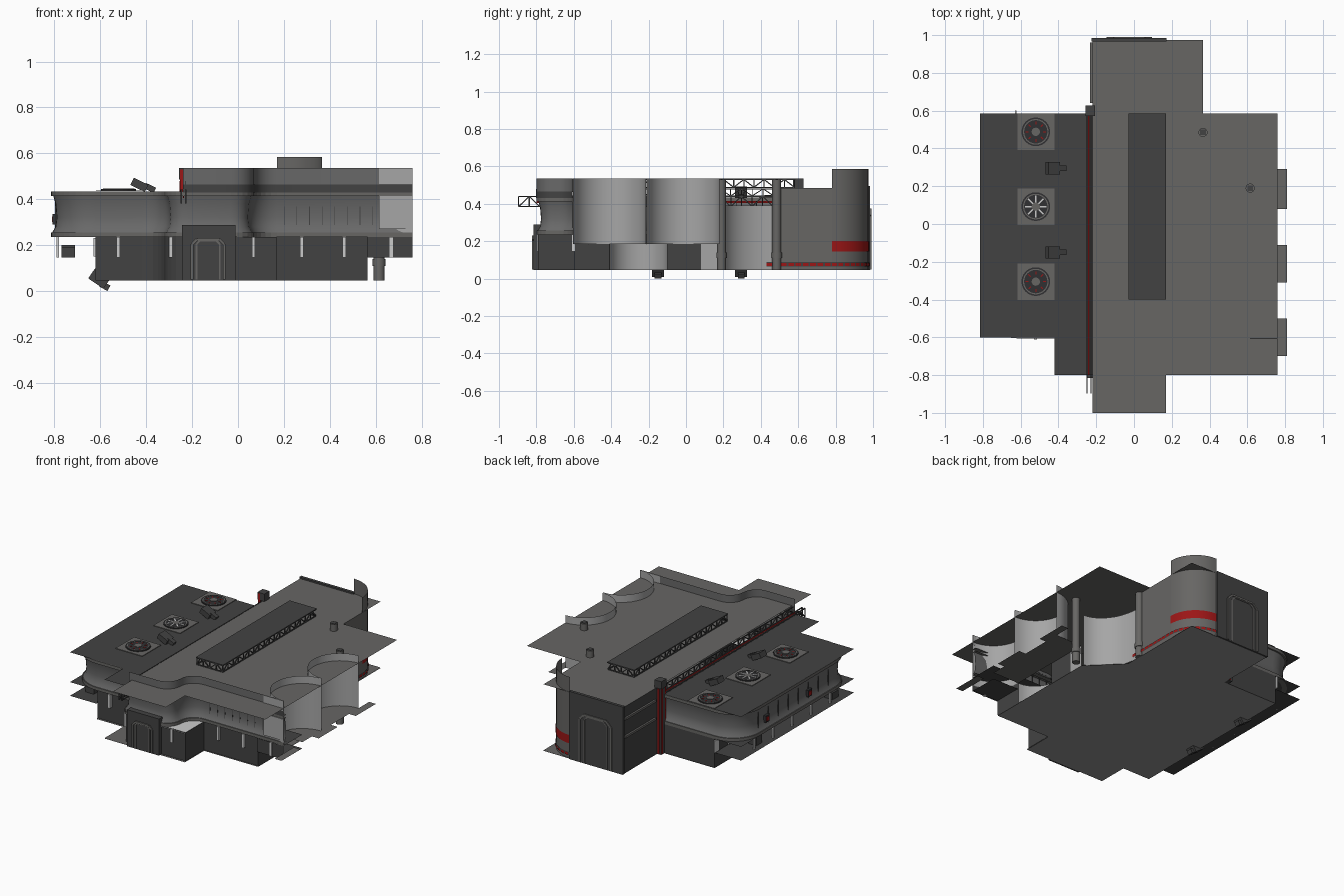
import bpy, bmesh, math
from mathutils import Vector, Matrix

if "Cube" in bpy.data.objects:
    bpy.data.objects.remove(bpy.data.objects["Cube"])

def material(name, r, g, b):
    m = bpy.data.materials.new(name)
    m.diffuse_color = (r, g, b, 1)
    m.use_nodes = True
    m.node_tree.nodes["Principled BSDF"].inputs["Base Color"].default_value = m.diffuse_color
    return m

DARK = material("dark_grey", .055, .055, .055)
MID = material("mid_grey", .135, .132, .127)
WALL = material("wall_grey", .14, .14, .14)
FLOOR = material("floor_grey", .28, .28, .28)
LIGHT = material("light_grey", .38, .38, .38)
BLACK = material("near_black", .03, .03, .032)
RED = material("red", .33, .008, .008)
PALE = material("pale_grey", .6, .6, .6)

def finish(bm, name, mat, smooth=False):
    me = bpy.data.meshes.new(name)
    bm.to_mesh(me)
    bm.free()
    me.materials.append(mat)
    ob = bpy.data.objects.new(name, me)
    bpy.context.collection.objects.link(ob)
    if smooth:
        bpy.ops.object.select_all(action='DESELECT')
        ob.select_set(True)
        bpy.context.view_layer.objects.active = ob
        bpy.ops.object.shade_smooth_by_angle(angle=math.radians(35))
    return ob

def add_box(bm, x0, x1, y0, y1, z0, z1, tilt=0):
    c = Vector(((x0 + x1) / 2, (y0 + y1) / 2, (z0 + z1) / 2))
    m = Matrix.Translation(c) @ Matrix.Rotation(tilt, 4, 'Y') @ Matrix.Diagonal((x1 - x0, y1 - y0, z1 - z0, 1))
    bmesh.ops.create_cube(bm, size=1, matrix=m)

def add_bar(bm, a, b, w):
    a, b = Vector(a), Vector(b)
    q = (b - a).to_track_quat('Z', 'Y').to_matrix().to_4x4()
    bmesh.ops.create_cube(bm, size=1, matrix=Matrix.Translation((a + b) / 2) @ q @ Matrix.Diagonal((w, w, (b - a).length, 1)))

def add_cyl(bm, x, y, z0, z1, r, n=20):
    bmesh.ops.create_cone(bm, cap_ends=True, segments=n, radius1=r, radius2=r, depth=z1 - z0,
                          matrix=Matrix.Translation((x, y, (z0 + z1) / 2)))

def boxes(name, mat, items):
    bm = bmesh.new()
    for i in items:
        add_box(bm, *i)
    return finish(bm, name, mat)

def plate(name, mat, pts, z):
    bm = bmesh.new()
    f = bm.faces.new([bm.verts.new((x, y, z)) for x, y in pts])
    f.normal_update()
    if f.normal.z < 0:
        f.normal_flip()
    return finish(bm, name, mat)

def sheet(name, mat, path, profile, smooth=True):
    """Sweep a bottom-up (offset, z) profile along a plan path; outward is to the right of travel."""
    bm, rows, n = bmesh.new(), [], len(path)
    P = [Vector(p) for p in path]
    for i, p in enumerate(P):
        a = (p - P[i - 1]).normalized() if i else (P[1] - p).normalized()
        b = (P[i + 1] - p).normalized() if i < n - 1 else a
        t = (a + b).normalized() if (a + b).length > .1 else a
        rows.append([bm.verts.new((p.x + t.y * o, p.y - t.x * o, z)) for o, z in profile])
    for r, s in zip(rows, rows[1:]):
        for k in range(len(profile) - 1):
            bm.faces.new((r[k], s[k], s[k + 1], r[k + 1]))
    return finish(bm, name, mat, smooth)

def arc(cx, cy, r, a0, a1, n=10):
    return [(cx + r * math.cos(math.radians(a0 + (a1 - a0) * i / n)),
             cy + r * math.sin(math.radians(a0 + (a1 - a0) * i / n))) for i in range(n + 1)]

def s_curve(x0, y0, x1, y1, n=6):
    A = [math.pi / 2 * i / n for i in range(n + 1)]
    h = [(math.sin(a) / 2, (1 - math.cos(a)) / 2) for a in A]
    h += [(1 - u, 1 - v) for u, v in h[-2::-1]]
    return [(x0 + (x1 - x0) * u, y0 + (y1 - y0) * v) for u, v in h]

# floors and roofs: thin sheets on a square tile plan
floor = [(-.62, .585), (-.62, -.6), (-.42, -.6), (-.42, -.8), (.17, -.8), (.17, -.6), (.565, -.6),
         (.565, .18), (.365, .38), (.365, .975), (-.22, .975), (-.22, .585)]
plate("main_floor", MID, floor, .047)
plate("main_floor_underside", FLOOR, floor, .043)
gallery = [(-.815, -.6), (-.62, -.6), (-.62, .585), (-.815, .585)]
plate("left_gallery_floor", DARK, gallery, .145)
plate("left_gallery_ceiling", DARK, gallery, .236)
plate("front_ledge", DARK, [(.17, -.605), (.76, -.605), (.76, -.41), (.17, -.41)], .236)
plate("porch_ledge", PALE, [(-.01, -.795), (.165, -.795), (.165, -.6), (-.01, -.6)], .232)
plate("front_right_floor", DARK, [(.565, -.6), (.76, -.6), (.76, -.41), (.565, -.41)], .145)
tabs = [(.565, .18), (.565, -.41), (.76, -.41), (.76, -.31), (.81, -.31), (.81, -.11),
        (.76, -.11), (.76, .08), (.81, .08), (.81, .29), (.76, .29), (.76, .18)]
plate("bay_floor", MID, tabs, .186)
plate("bay_floor_tab", MID, [(.76, -.7), (.81, -.7), (.81, -.5), (.76, -.5)], .186)
plate("low_roof", DARK, [(-.815, .585), (-.815, -.6), (-.42, -.6), (-.42, -.8), (-.22, -.8), (-.22, .585)], .434)
plate("high_roof", MID, [(-.22, .975), (-.22, -1), (.17, -1), (.17, -.8), (.76, -.8), (.76, .585), (.365, .585),
      (.365, .975)], .485)

# curved upper storey
left = [(-.22, .585)] + arc(-.62, .39, .195, 90, 180) + arc(-.62, -.41, .195, 180, 270)
mid = s_curve(-.42, -.605, -.22, -.8) + s_curve(-.03, -.8, .17, -.605)
tier_path = left + mid + [(.76, -.605)]
sheet("storey_wall", WALL, tier_path, [(-.005, .255), (-.02, .28), (-.025, .32), (-.02, .38), (-.01, .415)])
for n, z in (("bottom", .236), ("top", .413)):
    sheet("storey_flange_" + n, MID, tier_path, [(-.03, z), (0, z), (0, z + .02), (-.03, z + .02)], False)
high_path = s_curve(-.03, -.8, .17, -.605) + [(.76, -.605)]
sheet("parapet", WALL, [(-.24, -.8)] + high_path, [(0, .465), (0, .535)])
sheet("parapet_recess", DARK, [(-.24, -.8)] + high_path, [(.001, .43), (.001, .465)])
# thin upright ribs on the storey wall
bm = bmesh.new()
for i in range(8):
    add_box(bm, -.797, -.789, -.36 + i * .105, -.356 + i * .105, .255, .415)
    add_box(bm, .2 + i * .055, .203 + i * .055, -.584, -.577, .255, .415)
finish(bm, "storey_ribs", DARK)
boxes("corner_panels", LIGHT, [(.615, .76, -.609, -.603, .27, .413), (.615, .76, -.609, -.603, .467, .535)])

# lower dark walls
sheet("lower_wall", DARK, [(-.22, .585), (-.62, .585), (-.62, -.59)] + s_curve(-.42, -.59, -.22, -.79)
      + [(.168, -.79), (.168, -.595), (.565, -.595), (.565, -.41)], [(0, .045), (0, .236)], False)
sheet("lower_wall_right", DARK, [(.565, -.607), (.76, -.607)], [(0, .145), (0, .236)], False)
posts = [(x, x + .016, -.612, -.59, .145, .236) for x in (-.53, .27, .455, .66)]
posts += [(-.3, -.285, -.77, -.72, .145, .236), (.06, .075, -.797, -.785, .145, .236)]
posts += [(-.63, -.622, y / 100, y / 100 + .05, .15, .23) for y in range(-50, 56, 15)]
posts += [(-.79, -.78, y / 100, y / 100 + .012, .145, .236) for y in range(-40, 41, 20)]
boxes("lower_wall_posts", PALE, posts)
boxes("gallery_equipment", DARK, [(-.77, -.71, -.5, -.44, .145, .19), (-.77, -.71, .3, .36, .145, .2)])

# concave bays on the right side
for i, cy in enumerate((-.41, -.015)):
    sheet("large_bay_%d" % i, LIGHT, arc(.76, cy, .195, 270, 90, 20), [(0, .186), (0, .535)])
sheet("bay_foot_wall", DARK, [(.57, -.6), (.57, -.41)], [(0, .045), (0, .186)], False)
sheet("small_bay", LIGHT, arc(.565, -.255, .155, 270, 90, 16), [(0, .045), (0, .186)])
sheet("bay_back_wall", DARK, [(.565, -.1), (.565, .08)], [(0, .045), (0, .186)], False)
sheet("bay_side_wall", LIGHT, [(.565, .08), (.565, .18)], [(0, .045), (0, .186)], False)
sheet("quarter_bay", LIGHT, [(.565 - .2 * math.sin(math.radians(a)), .47 - .27 * math.cos(math.radians(a)))
      for a in range(0, 91, 9)], [(0, .045), (0, .39)])
bm = bmesh.new()
for x, y in ((.615, .19), (.365, .485)):
    add_cyl(bm, x, y, .045, .53, .024)
    add_cyl(bm, x, y, .11, .14, .028)
finish(bm, "corner_pipes", MID, True)
boxes("pipe_caps", DARK, [(x - .015, x + .015, y - .015, y + .015, .529, .533) for x, y in ((.615, .19), (.365, .485))])

# rear wing walls with the rounded tower corner
corner = arc(.17, .78, .195, 0, 90)
sheet("rear_right_wall", MID, [(.365, .47), (.365, .78)], [(0, .045), (0, .485)], False)
sheet("tower_corner", MID, corner, [(0, .045), (0, .585)])
sheet("tower_red_band", RED, corner, [(.003, .145), (.003, .2)])
sheet("base_stripe", DARK, [(.365, .43)] + corner, [(.004, .066), (.004, .088)])
# red dashes along the base stripe
for i in range(9):
    sheet("red_dash_straight_%d" % i, RED, [(.365, .43 + i * .039), (.365, .46 + i * .039)], [(.007, .068), (.007, .084)])
    sheet("red_dash_curved_%d" % i, RED, arc(.17, .78, .195, i * 10, i * 10 + 7.5, 2), [(.007, .068), (.007, .084)])
sheet("rear_left_wall", DARK, [(-.22, .975), (-.22, .585)], [(0, .045), (0, .485)], False)
boxes("rear_left_rails", MID, [(-.232, -.22, .64, .96, z, z + .015) for z in (.28, .4)])

# doors with arched frames
boxes("rear_door_wall", DARK, [(-.225, .172, .965, .985, .045, .495)])
boxes("front_door_porch", DARK, [(-.245, -.01, -.815, -.73, .045, .288)])
def door(name, cx, y, w, h):
    bm = bmesh.new()
    for s, k in ((1, .012), (.72, .008)):
        a, t = w * s / 2, .05 + h * (.9 + .1 * s)
        c = .3 * a
        pts = [(-a, .05), (-a, t - c), (-a + c, t), (a - c, t), (a, t - c), (a, .05)]
        for p, q in zip(pts, pts[1:]):
            add_bar(bm, (cx + p[0], y, p[1]), (cx + q[0], y, q[1]), k)
    finish(bm, name + "_frame", MID)
door("front_door", -.13, -.817, .14, .175)
door("rear_door", -.025, .985, .23, .32)

# skylight: dark top on lattice sides
boxes("skylight_top", DARK, [(-.03, .17, -.4, .585, .53, .536)])
def lattice(bm, a, b, z0, z1, n, w):
    a, b = Vector(a), Vector(b)
    for z in (z0, z1):
        add_bar(bm, (*a, z), (*b, z), w)
    for i in range(n):
        p, q = a.lerp(b, i / n), a.lerp(b, (i + 1) / n)
        add_bar(bm, (*p, z0), (*p, z1), w)
        add_bar(bm, (*p, (z0, z1)[i % 2]), (*q, (z1, z0)[i % 2]), w)
bm = bmesh.new()
for x in (-.025, .165):
    lattice(bm, (x, -.395), (x, .58), .488, .53, 18, .006)
for y in (-.395, .58):
    lattice(bm, (-.025, y), (.165, y), .488, .53, 4, .006)
finish(bm, "skylight_lattice", DARK)

# long crane beam under the high roof edge, with its mast
bm = bmesh.new()
for x in (-.248, -.228):
    lattice(bm, (x, -.895), (x, .58), .385, .44, 26, .006)
lattice(bm, (-.228, -.8), (-.228, .585), .442, .48, 24, .005)
finish(bm, "crane_beam", DARK)
boxes("crane_red_rails", RED, [(-.244, -.236, -.8, .585, .437, .444), (-.24, -.236, -.8, .585, .405, .414)])
boxes("crane_mast", DARK, [(-.252, -.212, .58, .62, .045, .48), (-.258, -.207, .573, .627, .485, .535)])
boxes("mast_red_strip", RED, [(-.252, -.238, .571, .579, .05, .53), (-.238, -.228, .618, .624, .05, .48),
                              (-.255, -.251, .605, .618, .05, .48)])

# roof fans
for i, y in enumerate((.488, .092, -.305)):
    boxes("fan_base_%d" % i, MID, [(-.618, -.422, y - .097, y + .097, .435, .439)])
    bm = bmesh.new()
    add_cyl(bm, -.52, y, .437, .444, .076, n=24)
    finish(bm, "fan_well_%d" % i, BLACK)
    bm = bmesh.new()
    for k in range(8):
        a = k * math.pi / 4
        d = Vector((math.cos(a), math.sin(a), 0))
        r = (.02, .058, .008) if i == 1 else (.038, .054, .005)
        add_bar(bm, Vector((-.52, y, .443)) + d * r[0], Vector((-.52, y, .443)) + d * r[1], r[2])
    finish(bm, "fan_blades_%d" % i, PALE if i == 1 else RED)
    bm = bmesh.new()
    add_cyl(bm, -.52, y, .44, .447, .022)
    finish(bm, "fan_hub_%d" % i, MID)
    sheet("fan_ring_%d" % i, MID, arc(-.52, y, .062, 0, 360, 24), [(.006, .444), (.006, .446), (0, .446), (0, .444)])

# tilted floodlights on the roof and under the floor, wall boxes with a red face
for i, y in enumerate((.295, -.15)):
    boxes("roof_floodlight_%d" % i, DARK, [(-.465, -.395, y - .032, y + .032, .445, .48, .45),
                                           (-.41, -.36, y - .015, y + .015, .437, .462, .45)])
    boxes("under_floodlight_%d" % i, DARK, [(-.645, -.565, y - .032, y + .032, .028, .08, .6),
                                            (-.6, -.56, y - .018, y + .018, .008, .035, .5)])
    boxes("wall_box_%d" % i, BLACK, [(-.808, -.785, y - .02, y + .02, .29, .335)])
    boxes("wall_box_face_%d" % i, RED, [(-.811, -.807, y - .015, y + .015, .3, .325)])
